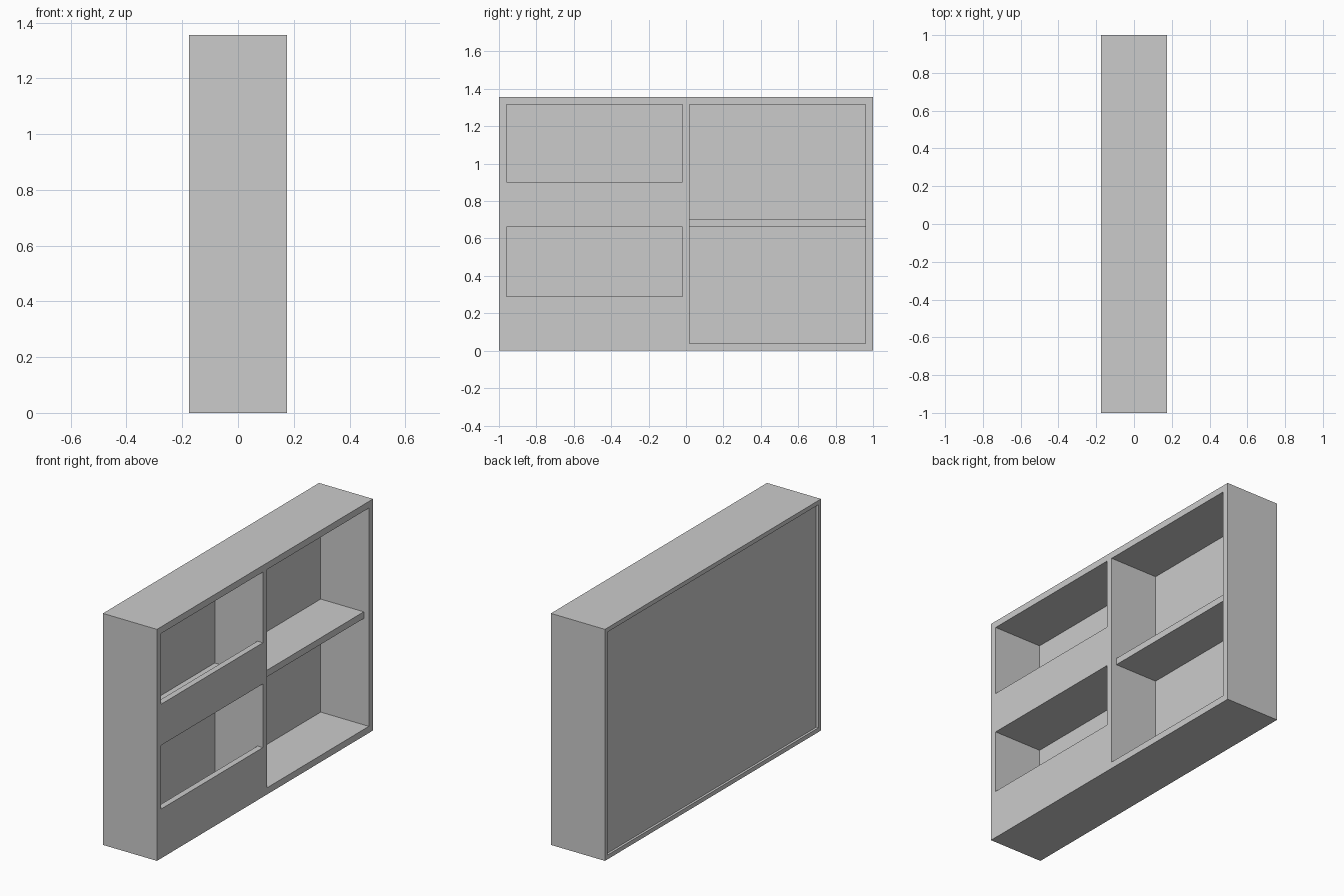
import bpy

if "Cube" in bpy.data.objects:
    bpy.data.objects.remove(bpy.data.objects["Cube"])

H = 1.356          # total height
X = 0.175          # half depth; open side faces +x
T = 0.039          # board thickness
RIM = 0.025        # thin rebate lip around the back panel
SEAM = -0.142      # where full-thickness boards give way to the lip


def board(name, x, y, z):
    """Axis-aligned board from (min, max) ranges."""
    bpy.ops.mesh.primitive_cube_add(size=1)
    ob = bpy.context.object
    ob.name = name
    ob.data.name = name
    lo, hi = zip(x, y, z)
    for v in ob.data.vertices:
        v.co = [hi[i] if v.co[i] > 0 else lo[i] for i in range(3)]
    return ob


def frame(name, x, t):
    """Four boards around the outline, thickness t."""
    board(name + "_top", x, (-1, 1), (H - t, H))
    board(name + "_bottom", x, (-1, 1), (0, t))
    board(name + "_side_left", x, (-1, -1 + t), (t, H - t))
    board(name + "_side_right", x, (1 - t, 1), (t, H - t))


# Carcass and the rebated lip behind it
frame("carcass", (SEAM, X), T)
frame("back_lip", (-X, SEAM), RIM)

# Recessed back panel
board("back_panel", (-0.161, -0.137), (-1 + RIM, 1 - RIM), (RIM, H - RIM))

# Central divider
board("divider", (-0.137, X), (-T / 2, T / 2), (T, H - T))

# Middle shelves, set back from the open side
board("shelf_right", (-0.137, 0.142), (T / 2, 1 - T), (0.662, 0.701))
board("shelf_left", (-0.137, 0.14), (-1 + T, -T / 2), (0.662, 0.701))

# Upright retaining panels in the left column
for name, z in (("upper", (0.662, 0.903)), ("lower", (T, 0.289))):
    board(name + "_retaining_panel", (0.14, X), (-1 + T, -T / 2), z)
